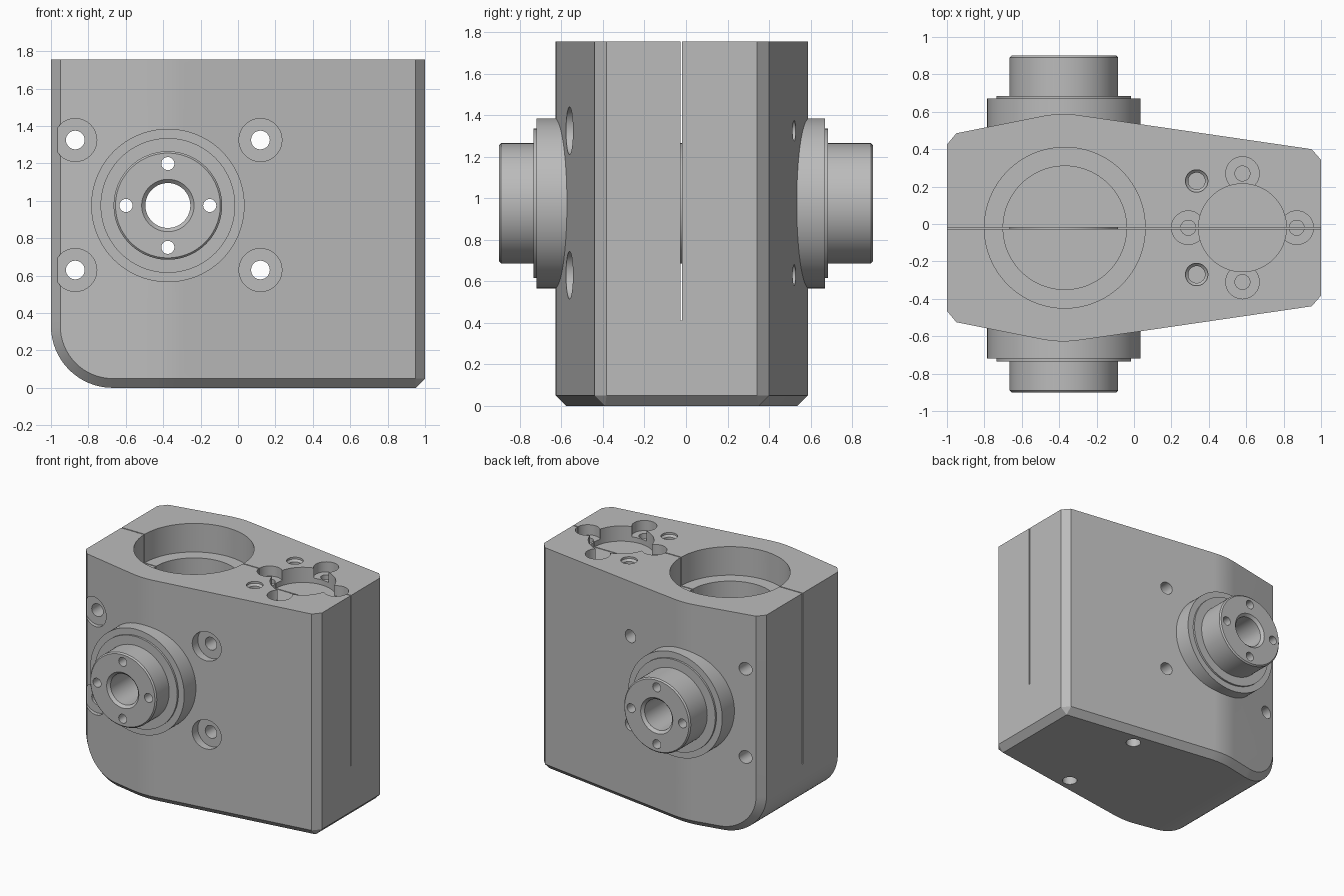
import bpy, bmesh, math
from mathutils import Vector

cube = bpy.data.objects.get("Cube")
if cube:
    bpy.data.objects.remove(cube, do_unlink=True)

TOP, MID_Y = 1.755, -0.02      # body height and its split plane
HUB_X, HUB_Z = -0.375, 0.975   # output hub axis
CHAMFER = 0.05

metal = bpy.data.materials.new("Grey metal")
metal.use_nodes = True
grey = (0.5, 0.5, 0.5, 1)
metal.diffuse_color = grey
metal.node_tree.nodes["Principled BSDF"].inputs["Base Color"].default_value = grey


def make_object(name, bm):
    bmesh.ops.recalc_face_normals(bm, faces=bm.faces)
    mesh = bpy.data.meshes.new(name)
    bm.to_mesh(mesh)
    bm.free()
    mesh.materials.append(metal)
    obj = bpy.data.objects.new(name, mesh)
    bpy.context.collection.objects.link(obj)
    return obj


def lathe(name, profile, axis, at, segments=32):
    """Revolve a closed (radius, height) profile round a Y or Z axis."""
    bm = bmesh.new()
    rings = []
    for i in range(segments):
        a = 2 * math.pi * i / segments
        ring = []
        for r, h in profile:
            u, v = r * math.cos(a), r * math.sin(a)
            p = Vector((u, h, v) if axis == "Y" else (u, v, h))
            ring.append(bm.verts.new(p + Vector(at)))
        rings.append(ring)
    n = len(profile)
    for i in range(segments):
        a, b = rings[i], rings[(i + 1) % segments]
        for j in range(n):
            k = (j + 1) % n
            if profile[j][0] or profile[k][0]:
                bm.faces.new((a[j], a[k], b[k], b[j]))
    bmesh.ops.remove_doubles(bm, verts=bm.verts, dist=1e-6)
    return make_object(name, bm)


def hole(axis, at, steps, segments=32):
    """Cutter made of (radius, height) steps, closed on the axis."""
    profile = [(0, steps[0][1])] + steps + [(0, steps[-1][1])]
    return lathe("cutter", profile, axis, at, segments)


def carve(obj, cutters):
    for c in cutters:
        c.hide_render = True
        mod = obj.modifiers.new("cut", "BOOLEAN")
        mod.operation, mod.solver, mod.object = "DIFFERENCE", "EXACT", c
    bpy.context.view_layer.update()
    deps = bpy.context.evaluated_depsgraph_get()
    mesh = bpy.data.meshes.new_from_object(obj.evaluated_get(deps))
    obj.modifiers.clear()
    obj.data = mesh
    for c in cutters:
        bpy.data.objects.remove(c, do_unlink=True)


def smooth(obj):
    bpy.ops.object.select_all(action="DESELECT")
    obj.select_set(True)
    bpy.context.view_layer.objects.active = obj
    bpy.ops.object.shade_smooth_by_angle(angle=math.radians(25))


def half_thickness(x):
    """Two tapers joined by a soft bend."""
    left = 0.505 + 0.2 * (x + 0.95)
    right = 0.42 + 0.146 * (0.95 - x)
    d, soft = left - right, 0.035
    if abs(d) >= soft:
        return min(left, right)
    return (left + right) / 2 - (d * d + soft * soft) / (4 * soft)


# Housing: side profile with a rounded corner and chamfered rim
def rim(inset):
    r = 0.33
    pts = [(-1 + inset, TOP)]
    for i in range(17):
        a = math.pi + math.pi / 2 * i / 16
        pts.append((r - 1 + (r - inset) * math.cos(a), r + (r - inset) * math.sin(a)))
    pts += [(0.95, inset), (1 - inset, CHAMFER), (1 - inset, TOP)]
    return pts


bm = bmesh.new()
outer = [bm.verts.new((x, 0, z)) for x, z in rim(0)]
inner = [bm.verts.new((x, 0, z)) for x, z in rim(CHAMFER)]
corner = len(inner) - 2
bm.verts.remove(inner[corner])
inner[corner] = inner[corner - 1]
for i in range(len(outer) - 1):
    quad = [outer[i], outer[i + 1], inner[i + 1], inner[i]]
    bm.faces.new(list(dict.fromkeys(quad)))
bm.faces.new(list(dict.fromkeys(inner)))
edge_verts = set(outer)
for i in range(13):
    bmesh.ops.bisect_plane(bm, geom=bm.verts[:] + bm.edges[:] + bm.faces[:], dist=1e-6,
                           plane_co=(-0.495 + 0.0169 * i, 0, 0), plane_no=(1, 0, 0))
for v in bm.verts:
    on_rim = v in edge_verts or v.co.z < 1e-5
    v.co.y = MID_Y - half_thickness(v.co.x) + (CHAMFER if on_rim else 0)
ret = bmesh.ops.extrude_face_region(bm, geom=bm.faces[:], use_keep_orig=True)
for v in ret["geom"]:
    if isinstance(v, bmesh.types.BMVert):
        v.co.y = 2 * MID_Y - v.co.y
bmesh.ops.triangulate(bm, faces=bm.faces)
housing = make_object("housing", bm)

cutters = []
# Stepped motor bore
cutters.append(hole("Z", (-0.37, MID_Y, 0),
                    [(0.43, 1.85), (0.43, 1.53), (0.33, 1.53), (0.33, 1.35)], 96))
# Small bore with four screw pockets
cutters.append(hole("Z", (0.58, MID_Y, 0), [(0.235, 1.85), (0.235, TOP - 0.12)], 64))
for dx, dy in ((1, 0), (-1, 0), (0, 1), (0, -1)):
    cutters.append(hole("Z", (0.58 + 0.29 * dx, MID_Y + 0.29 * dy, 0),
                        [(0.09, 1.86), (0.09, TOP - 0.08), (0.04, TOP - 0.08), (0.04, 1.4)]))
for s in (-1, 1):
    # Threaded top holes and bottom holes
    cutters.append(hole("Z", (0.335, MID_Y + 0.25 * s, 0),
                        [(0.06, 1.85), (0.06, TOP - 0.015), (0.045, TOP - 0.03), (0.045, 1.35)]))
    cutters.append(hole("Z", (0.3, MID_Y + 0.37 * s, 0), [(0.055, -0.1), (0.055, 0.2)]))
# Counterbored clamp bolts
for x in (-0.87, 0.12):
    for z in (0.63, 1.325):
        cutters.append(hole("Y", (x, 0, z),
                            [(0.115, -0.8), (0.115, -0.508), (0.05, -0.508), (0.05, 0.8)]))
# Hub passage and clamping slit
cutters.append(hole("Y", (HUB_X, 0, HUB_Z), [(0.275, -0.9), (0.275, 0.9)], 64))
bm = bmesh.new()
bmesh.ops.create_cube(bm, size=1)
bmesh.ops.scale(bm, vec=(2.4, 0.008, 1.5), verts=bm.verts)
bmesh.ops.translate(bm, vec=(0, MID_Y - 0.003, 0.41 + 0.75), verts=bm.verts)
cutters.append(make_object("cutter", bm))
carve(housing, cutters)
smooth(housing)

# Output hub: hollow shaft with a collar on each side
hub = lathe("output_hub", [
    (0.14, -0.9), (0.28, -0.9), (0.29, -0.89), (0.29, -0.735), (0.36, -0.735),
    (0.36, -0.72), (0.41, -0.72), (0.41, -0.51), (0.29, -0.51),
    (0.29, 0.47), (0.41, 0.47), (0.41, 0.67), (0.36, 0.67), (0.36, 0.685),
    (0.29, 0.685), (0.29, 0.89), (0.28, 0.9), (0.14, 0.9), (0.12, 0.88), (0.12, -0.88),
], "Y", (HUB_X, 0, HUB_Z), 96)
carve(hub, [hole("Y", (HUB_X + 0.224 * dx, 0, HUB_Z + 0.224 * dz),
                 [(0.035, -1), (0.035, 1)], 24)
            for dx, dz in ((1, 0), (-1, 0), (0, 1), (0, -1))])
smooth(hub)
